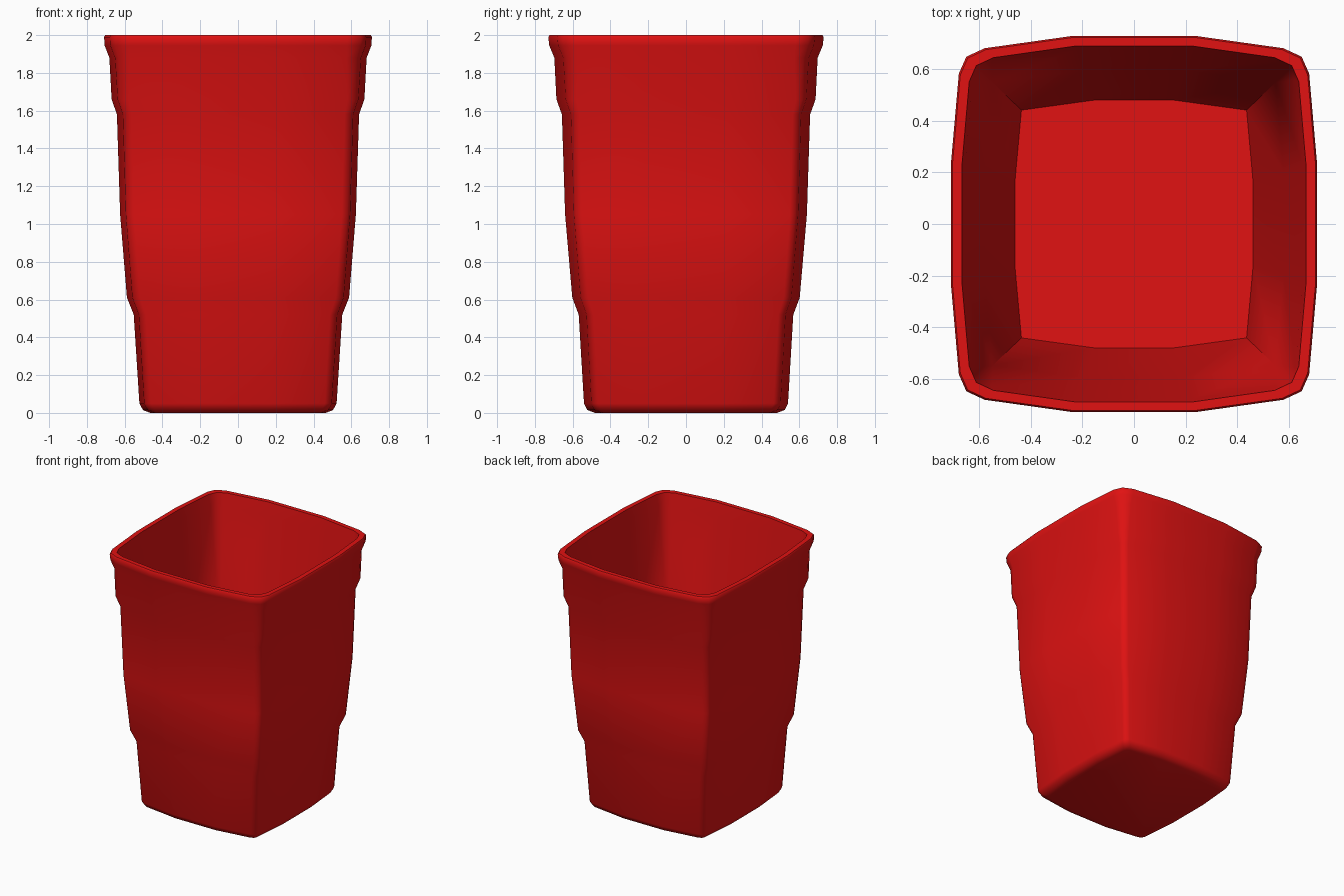
import bpy, bmesh, math

if "Cube" in bpy.data.objects:
    bpy.data.objects.remove(bpy.data.objects["Cube"])

# Quarter cross-section as fractions of half width / half depth (bowed sides, chamfered corner)
QUARTER = [(1.0, 0.335), (0.958, 0.80), (0.917, 0.89), (0.817, 0.935), (0.34, 1.0)]
SHARP = (0.945, 0.92)


def section(hx, hy, sharp):
    q = []
    for i, (x, y) in enumerate(QUARTER):
        if 0 < i < 4:  # pull corner points together
            x += (SHARP[0] - x) * sharp
            y += (SHARP[1] - y) * sharp
        q.append((x * hx, y * hy))
    half = q + [(-x, y) for x, y in reversed(q)]
    return half + [(-x, -y) for x, y in half]


# (half width, half depth, z, corner sharpness): up the outside, over the rim, down the inside
PROFILE = [
    (0.465, 0.482, 0.0, 0.5), (0.503, 0.522, 0.015, 0.5), (0.522, 0.540, 0.05, 0.5),
    (0.552, 0.568, 0.52, 0.5), (0.588, 0.602, 0.61, 0.5), (0.624, 0.640, 1.05, 0.5),
    (0.641, 0.657, 1.58, 0.5), (0.669, 0.686, 1.66, 0.4), (0.681, 0.697, 1.88, 0.2),
    (0.706, 0.724, 1.945, 0.0), (0.709, 0.729, 1.99, 0.0), (0.703, 0.723, 2.0, 0.0),
    (0.667, 0.690, 2.0, 0.0), (0.655, 0.678, 1.90, 0.2),
    (0.580, 0.596, 1.05, 1.0), (0.462, 0.480, 0.05, 1.0),
]

# Bin shell
bm = bmesh.new()
rings = [[bm.verts.new((x, y, z)) for x, y in section(hx, hy, s)]
         for hx, hy, z, s in PROFILE]
for a, b in zip(rings, rings[1:]):
    n = len(a)
    for i in range(n):
        j = (i + 1) % n
        bm.faces.new((a[i], a[j], b[j], b[i]))

# Underside and inner floor
bm.faces.new(list(reversed(rings[0])))
bm.faces.new(rings[-1])
bmesh.ops.remove_doubles(bm, verts=bm.verts, dist=1e-4)
bmesh.ops.recalc_face_normals(bm, faces=bm.faces)

mesh = bpy.data.meshes.new("bin_body")
bm.to_mesh(mesh)
bm.free()
body = bpy.data.objects.new("bin_body", mesh)
bpy.context.collection.objects.link(body)

# Red plastic
red = bpy.data.materials.new("red_plastic")
red.diffuse_color = (0.75, 0.006, 0.006, 1)
red.use_nodes = True
red.node_tree.nodes["Principled BSDF"].inputs["Base Color"].default_value = red.diffuse_color
mesh.materials.append(red)

bpy.context.view_layer.objects.active = body
body.select_set(True)
bpy.ops.object.shade_smooth_by_angle(angle=math.radians(50))
